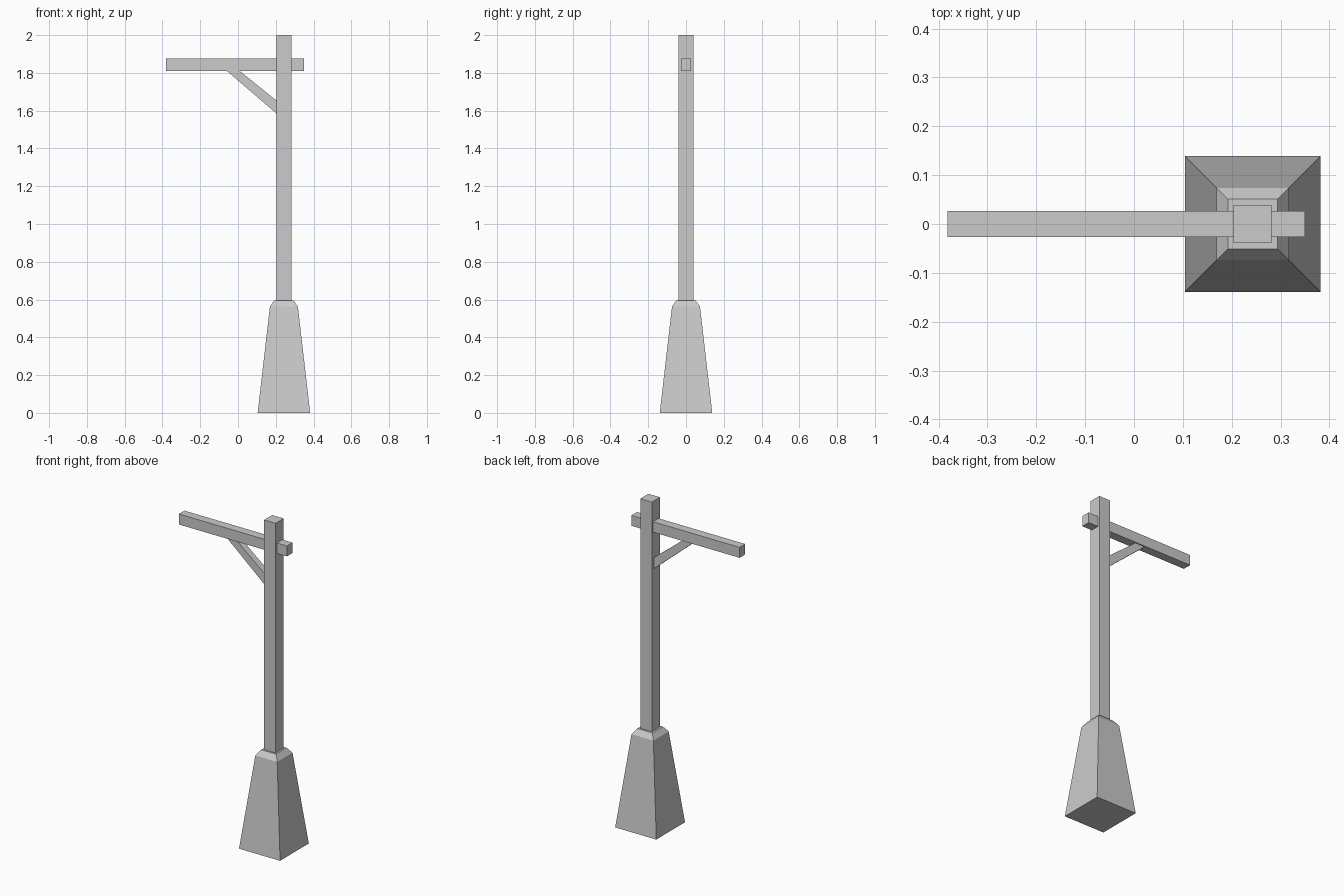
import bpy, bmesh

if "Cube" in bpy.data.objects:
    bpy.data.objects.remove(bpy.data.objects["Cube"])

CX = 0.243  # post axis


def make_object(name, bm):
    bmesh.ops.recalc_face_normals(bm, faces=bm.faces)
    mesh = bpy.data.meshes.new(name)
    bm.to_mesh(mesh)
    bm.free()
    obj = bpy.data.objects.new(name, mesh)
    bpy.context.collection.objects.link(obj)
    return obj


def square_loft(name, cx, levels):
    """Stack square sections given as (half width, z) and cap both ends."""
    bm = bmesh.new()
    rings = [[bm.verts.new((cx + sx * h, sy * h, z))
              for sx, sy in ((-1, -1), (1, -1), (1, 1), (-1, 1))]
             for h, z in levels]
    for a, b in zip(rings, rings[1:]):
        for i in range(4):
            j = (i + 1) % 4
            bm.faces.new((a[i], a[j], b[j], b[i]))
    bm.faces.new(rings[0])
    bm.faces.new(rings[-1])
    return make_object(name, bm)


def extrude_profile(name, points, half):
    """Extrude an x-z outline symmetrically along y."""
    bm = bmesh.new()
    face = bm.faces.new([bm.verts.new((x, -half, z)) for x, z in points])
    ext = bmesh.ops.extrude_face_region(bm, geom=[face])
    verts = [g for g in ext["geom"] if isinstance(g, bmesh.types.BMVert)]
    bmesh.ops.translate(bm, verts=verts, vec=(0, 2 * half, 0))
    return make_object(name, bm)


# Tapered stone footing with chamfered top
square_loft("footing", CX, [(0.139, 0), (0.074, 0.563), (0.051, 0.595)])

# Upright post
square_loft("post", CX, [(0.039, 0.59), (0.039, 2.0)])

# Horizontal arm passing through the post
extrude_profile("arm", [(-0.382, 1.811), (0.35, 1.811),
                        (0.35, 1.875), (-0.382, 1.875)], 0.027)

# Diagonal brace under the arm
extrude_profile("brace", [(-0.061, 1.812), (0.204, 1.585),
                          (0.204, 1.653), (0.007, 1.812)], 0.02)
